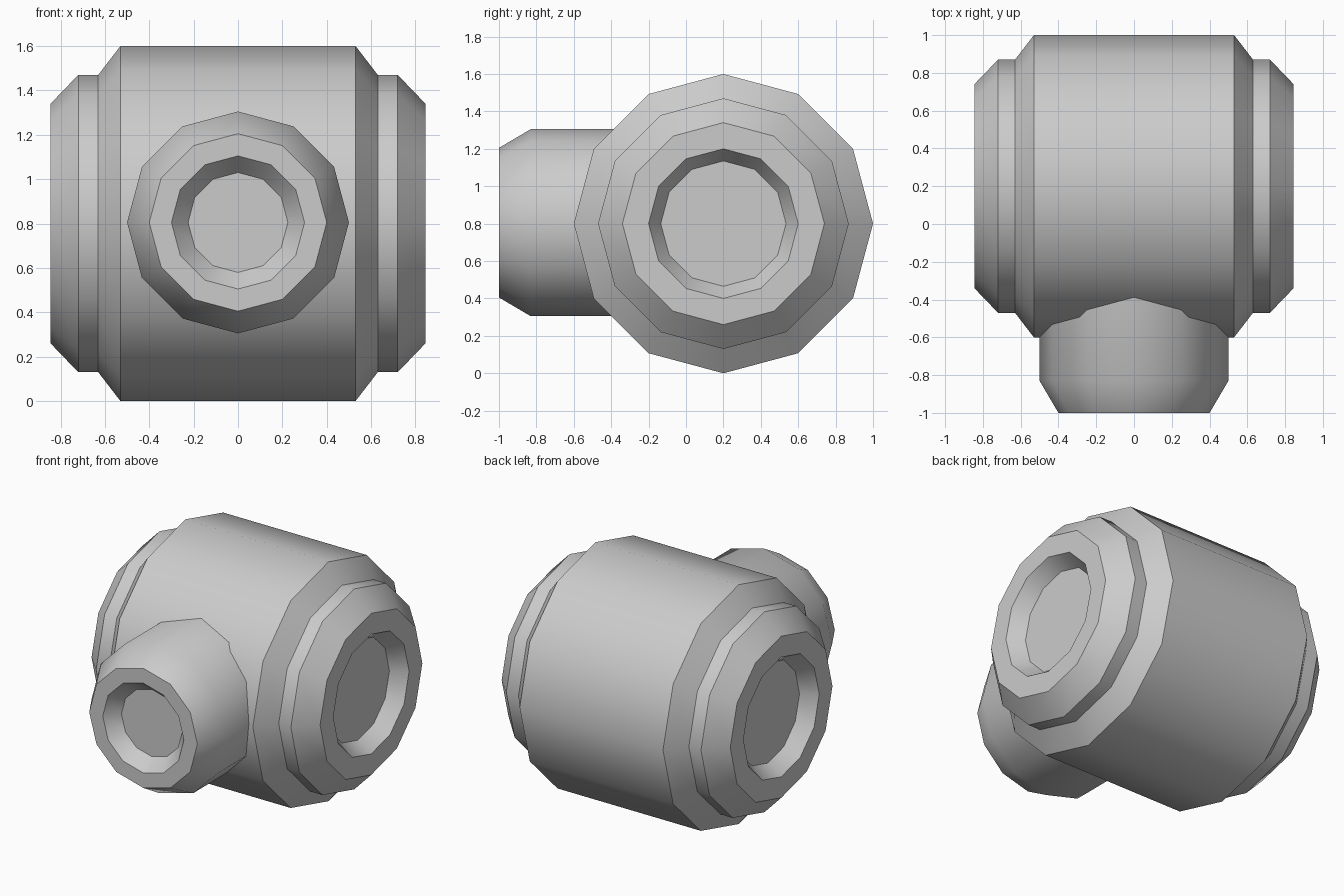
import bpy, bmesh
from math import pi, sin, cos, radians
from mathutils import Vector

if "Cube" in bpy.data.objects:
    bpy.data.objects.remove(bpy.data.objects["Cube"])

SIDES = 12


def lathe(name, profile, origin, axis, u, v):
    """Revolve (distance along axis, radius) rings and cap both ends."""
    origin, axis, u, v = map(Vector, (origin, axis, u, v))
    bm = bmesh.new()
    rings = []
    for d, r in profile:
        rings.append([bm.verts.new(origin + axis * d
                      + u * (r * cos(2 * pi * i / SIDES))
                      + v * (r * sin(2 * pi * i / SIDES)))
                      for i in range(SIDES)])
    for a, b in zip(rings, rings[1:]):
        for i in range(SIDES):
            j = (i + 1) % SIDES
            bm.faces.new((a[i], a[j], b[j], b[i]))
    bm.faces.new(rings[0])
    bm.faces.new(rings[-1])
    bmesh.ops.recalc_face_normals(bm, faces=bm.faces)
    mesh = bpy.data.meshes.new(name)
    bm.to_mesh(mesh)
    bm.free()
    ob = bpy.data.objects.new(name, mesh)
    bpy.context.collection.objects.link(ob)
    bpy.ops.object.select_all(action='DESELECT')
    ob.select_set(True)
    bpy.context.view_layer.objects.active = ob
    bpy.ops.object.shade_smooth_by_angle(angle=radians(35))
    return ob


# Main barrel: stepped, chamfered ends with shallow recesses, mirrored in x
half = [(0.53, 0.8), (0.63, 0.67), (0.72, 0.67), (0.845, 0.54),
        (0.845, 0.40), (0.745, 0.335)]
barrel = [(-d, r) for d, r in reversed(half)] + half
lathe("barrel", barrel, (0, 0.2, 0.8), (1, 0, 0), (0, 1, 0), (0, 0, 1))

# Front branch pipe: chamfered mouth with a recess, buried in the barrel
branch = [(-0.1, 0.5), (0.83, 0.5), (1.0, 0.4), (1.0, 0.3), (0.91, 0.225)]
lathe("branch_pipe", branch, (0, 0, 0.805), (0, -1, 0), (1, 0, 0), (0, 0, 1))
